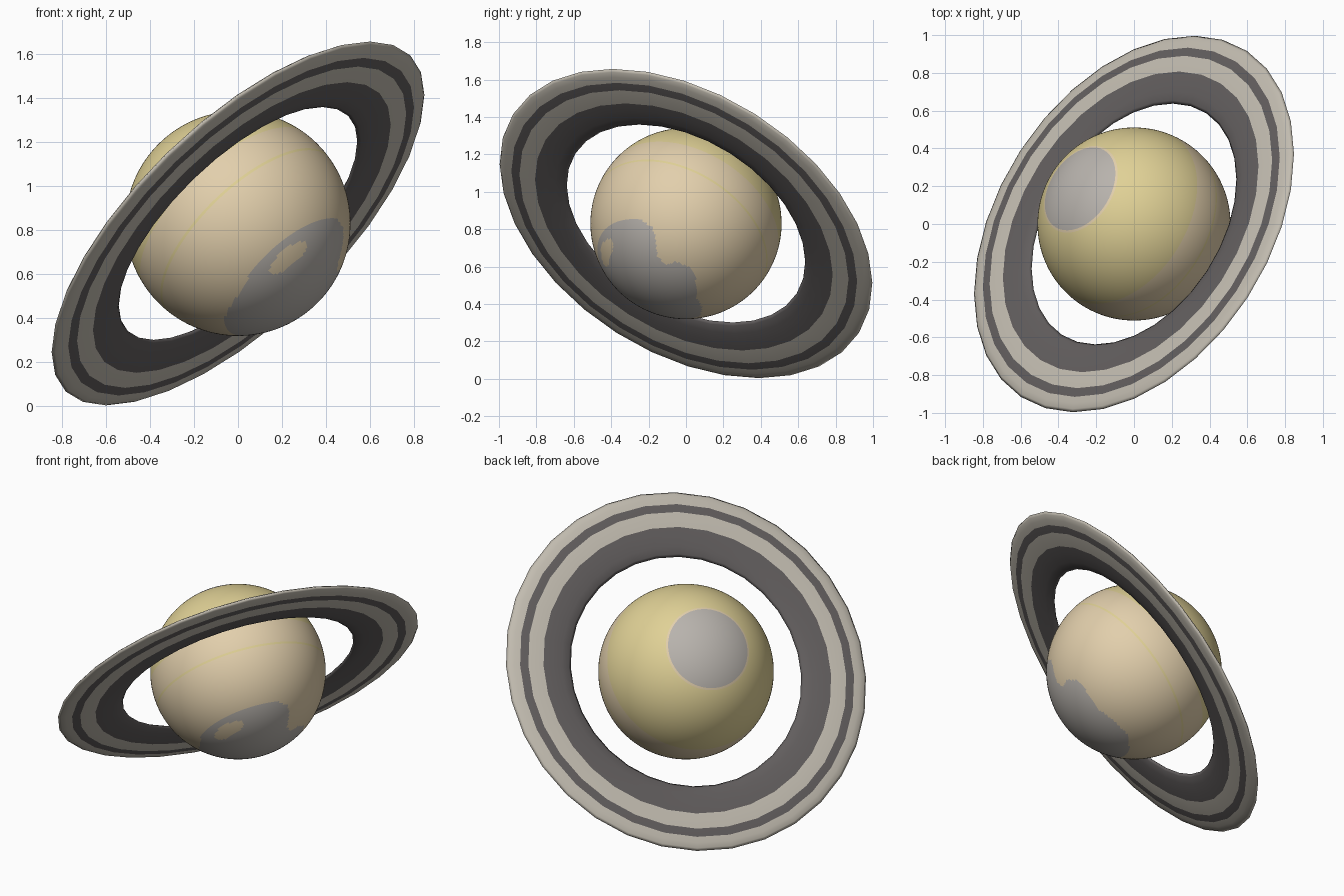
import bpy, bmesh, math
from mathutils import Vector

if "Cube" in bpy.data.objects:
    bpy.data.objects.remove(bpy.data.objects["Cube"])

CENTRE = Vector((0, 0, 0.83))
AXIS = Vector((-0.633, 0.413, 0.655)).normalized()   # tilted pole
TILT = AXIS.to_track_quat('Z', 'Y')


def material(name, rgb):
    m = bpy.data.materials.new(name)
    lin = [((c / 255 + 0.055) / 1.055) ** 2.4 for c in rgb]
    m.diffuse_color = (*lin, 1)
    m.use_nodes = True
    m.node_tree.nodes["Principled BSDF"].inputs["Base Color"].default_value = m.diffuse_color
    return m


BEIGE = material("beige", (226, 207, 172))
YELLOW = material("pale yellow", (224, 209, 150))
GREY = material("cap grey", (184, 179, 173))
LIGHT = material("ring light", (194, 188, 176))
DARK = material("ring dark", (98, 94, 94))


def make_object(name, bm, mats):
    bmesh.ops.recalc_face_normals(bm, faces=bm.faces)
    mesh = bpy.data.meshes.new(name)
    for f in bm.faces:
        f.smooth = True
    bm.to_mesh(mesh)
    bm.free()
    for m in mats:
        mesh.materials.append(m)
    ob = bpy.data.objects.new(name, mesh)
    ob.location = CENTRE
    ob.rotation_mode = 'QUATERNION'
    ob.rotation_quaternion = TILT
    bpy.context.collection.objects.link(ob)
    return ob


# Southern patch: ragged edge as (azimuth, angular radius) in degrees
EDGE = [(-180, 46), (-140, 46), (-117, 45), (-95, 37), (-79, 31), (-32, 32),
        (-15, 28), (-8, 22), (10, 24), (25, 40), (41, 44), (82, 44),
        (153, 42.5), (180, 46)]
SOUTH = -AXIS
E1 = (Vector((1, 0, 0)) - SOUTH * SOUTH.x).normalized()
E2 = SOUTH.cross(E1)


def edge_radius(az):
    for (a0, r0), (a1, r1) in zip(EDGE, EDGE[1:]):
        if az <= a1:
            return r0 + (r1 - r0) * (az - a0) / (a1 - a0)
    return EDGE[-1][1]


def planet_colour(local_dir):
    d = TILT @ local_dir.normalized()
    lat = math.degrees(d.angle(AXIS))          # angle from north pole
    if lat < 28:
        return 2
    if lat < 30:
        return 0
    if lat < 80 or 96.5 < lat < 98:
        return 1
    south = 180 - lat
    az = math.degrees(math.atan2(d.dot(E2), d.dot(E1)))
    hole = ((az - 100) / 22) ** 2 + ((south - 34) / 5) ** 2 < 1
    return 2 if south < edge_radius(az) and not hole else 0


# Planet ball with cap, northern zone and ragged southern patch
bm = bmesh.new()
bmesh.ops.create_uvsphere(bm, u_segments=160, v_segments=128, radius=0.511)
for f in bm.faces:
    f.material_index = planet_colour(f.calc_center_median())
make_object("planet", bm, [BEIGE, YELLOW, GREY])

# Ring: flattened lens section swept round the pole, banded by radius
INNER, OUTER, HALF, SEGS = 0.70, 1.094, 0.028, 32
MID, WIDTH = (INNER + OUTER) / 2, (OUTER - INNER) / 2
radii = [0.715, 0.76, 0.82, 0.874, 0.92, 0.966, 1.015, 1.05, 1.08]


def height(r):
    return HALF * math.sqrt(max(0, 1 - ((r - MID) / WIDTH) ** 2))


section = ([(INNER, 0)] + [(r, height(r)) for r in radii] + [(OUTER, 0)]
           + [(r, -height(r)) for r in reversed(radii)])
bm = bmesh.new()
loops = []
for i in range(SEGS):
    a = 2 * math.pi * i / SEGS
    loops.append([bm.verts.new((r * math.cos(a), r * math.sin(a), z))
                  for r, z in section])
n = len(section)
for i in range(SEGS):
    p, q = loops[i], loops[(i + 1) % SEGS]
    for j in range(n):
        k = (j + 1) % n
        f = bm.faces.new((p[j], q[j], q[k], p[k]))
        r = (section[j][0] + section[k][0]) / 2
        f.material_index = int(r < 0.874 or 0.966 < r < 1.015)
make_object("ring", bm, [LIGHT, DARK])
